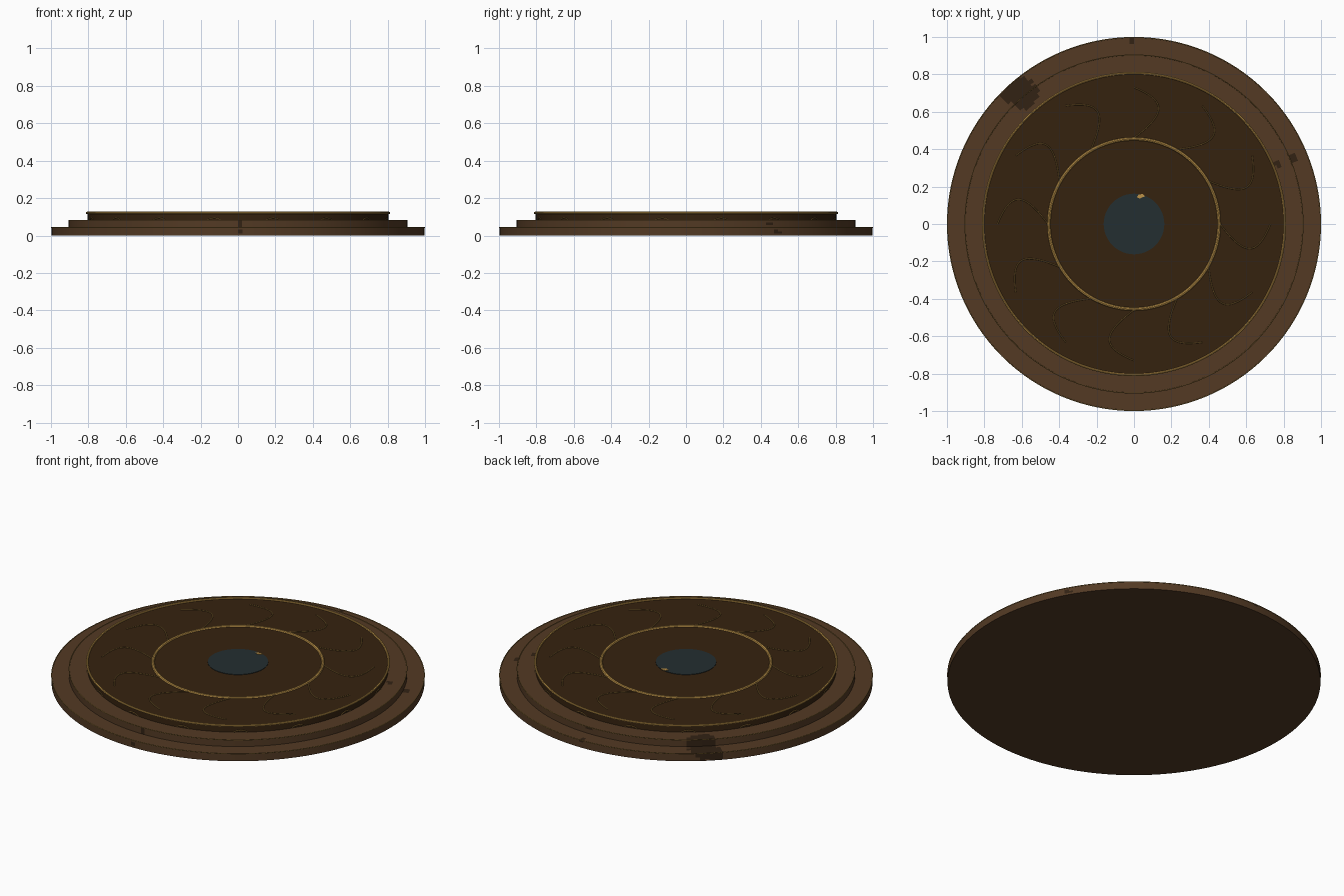
import bpy, bmesh, math
from mathutils import Vector

if "Cube" in bpy.data.objects:
    bpy.data.objects.remove(bpy.data.objects["Cube"])


def srgb(r, g, b):
    f = lambda c: (c / 255 / 12.92) if c < 11 else ((c / 255 + 0.055) / 1.055) ** 2.4
    return (f(r), f(g), f(b), 1)


def material(name, rgb):
    m = bpy.data.materials.new(name)
    m.diffuse_color = srgb(*rgb)
    m.use_nodes = True
    m.node_tree.nodes["Principled BSDF"].inputs["Base Color"].default_value = m.diffuse_color
    return m


BRONZE = material("bronze brown", (83, 58, 36))
STAIN = material("dark stain", (50, 34, 20))
DARK = material("dark wood", (53, 34, 15))
GOLD = material("gold", (188, 146, 72))
DULL = material("dull gold", (128, 99, 48))
BLUE = material("slate blue", (35, 46, 49))


def finish(name, bm, mats, angle=30):
    bmesh.ops.recalc_face_normals(bm, faces=bm.faces[:])
    me = bpy.data.meshes.new(name)
    bm.to_mesh(me)
    bm.free()
    ob = bpy.data.objects.new(name, me)
    bpy.context.collection.objects.link(ob)
    for m in mats:
        me.materials.append(m)
    bpy.ops.object.select_all(action='DESELECT')
    ob.select_set(True)
    bpy.context.view_layer.objects.active = ob
    bpy.ops.object.shade_smooth_by_angle(angle=math.radians(angle))
    return ob


def lathe(name, profile, mats, seg=128, rule=None, closed=False):
    """Spin (radius, height) points round z; radius 0 becomes a pole."""
    bm = bmesh.new()
    rings = []
    for r, z in profile:
        n = 1 if r == 0 else seg
        rings.append([bm.verts.new((r * math.cos(2 * math.pi * i / seg),
                                    r * math.sin(2 * math.pi * i / seg), z)) for i in range(n)])
    pairs = list(zip(rings, rings[1:]))
    if closed:
        pairs.append((rings[-1], rings[0]))
    for a, b in pairs:
        for i in range(seg):
            j = (i + 1) % seg
            quad = [a[i % len(a)], a[j % len(a)], b[j % len(b)], b[i % len(b)]]
            bm.faces.new(list(dict.fromkeys(quad)))
    if rule:
        for f in bm.faces:
            f.material_index = rule(f.calc_center_median())
    return finish(name, bm, mats)


def ring(name, radius, z, thick, mat):
    prof = [(radius + thick * math.cos(k * math.pi / 4), z + thick * math.sin(k * math.pi / 4))
            for k in range(8)]
    return lathe(name, prof, [mat], closed=True)


def subdivide(points, step):
    out = [points[0]]
    for (r0, z0), (r1, z1) in zip(points, points[1:]):
        n = max(1, round(math.hypot(r1 - r0, z1 - z0) / step))
        out += [(r0 + (r1 - r0) * k / n, z0 + (z1 - z0) * k / n) for k in range(1, n + 1)]
    return out


# Two bronze steps with worn stains: centre x, y, z and half sizes
STAINS = [(-0.62, 0.70, 0.06, 0.115, 0.06, 0.1), (-0.59, 0.66, 0.06, 0.06, 0.05, 0.1),
          (-0.60, 0.75, 0.06, 0.06, 0.035, 0.1),
          (-0.015, 0.985, 0.045, 0.022, 0.018, 0.02), (0.0, 0.905, 0.07, 0.012, 0.015, 0.02),
          (0.768, 0.322, 0.08, 0.018, 0.018, 0.01), (0.85, 0.352, 0.043, 0.02, 0.018, 0.01),
          (0.01, -0.905, 0.062, 0.014, 0.02, 0.014), (0.01, -1.0, 0.02, 0.014, 0.02, 0.014),
          (0.785, 0.45, 0.063, 0.02, 0.016, 0.012), (0.87, 0.49, 0.02, 0.02, 0.016, 0.014)]


def stained(c):
    return int(any(((c.x - s[0]) / s[3]) ** 2 + ((c.y - s[1]) / s[4]) ** 2
                   + ((c.z - s[2]) / s[5]) ** 2 < 1 for s in STAINS))


outer = subdivide([(0.80, 0.081), (0.905, 0.081), (0.905, 0.043), (0.998, 0.043), (0.998, 0)], 0.012)
lathe("stepped_base", outer + [(0, 0)], [BRONZE, STAIN], 256, stained)

# Dark upper platform
lathe("top_platform", [(0, 0.12), (0.805, 0.12), (0.805, 0.078)], [DARK])

# Trim rings
ring("top_rim", 0.807, 0.121, 0.0065, GOLD)
ring("inner_ring", 0.455, 0.12, 0.009, GOLD)
ring("middle_step_trim", 0.904, 0.081, 0.0025, DULL)
ring("lower_step_trim", 0.9975, 0.043, 0.0025, DULL)

# Centre inlay and its small gold fleck
lathe("centre_inlay", [(0, 0.1225), (0.162, 0.1225), (0.162, 0.119)], [BLUE])
bm = bmesh.new()
pts = [(0.015, 0.143), (0.03, 0.136), (0.042, 0.141), (0.058, 0.148), (0.046, 0.16), (0.025, 0.158)]
bm.faces.new([bm.verts.new((x, y, 0.122)) for x, y in pts])
ext = bmesh.ops.extrude_face_region(bm, geom=bm.faces[:])
for v in ext["geom"]:
    if isinstance(v, bmesh.types.BMVert):
        v.co.z = 0.125
finish("gold_fleck", bm, [GOLD])


def tube(bm, path, thick, sides=6):
    """Sweep a small round section along a path."""
    prev = None
    for i, p in enumerate(path):
        t = (path[min(i + 1, len(path) - 1)] - path[max(i - 1, 0)]).normalized()
        u = t.cross(Vector((0, 0, 1))).normalized()
        w = u.cross(t)
        cur = [bm.verts.new(p + thick * (u * math.cos(2 * math.pi * k / sides)
                                         + w * math.sin(2 * math.pi * k / sides))) for k in range(sides)]
        if prev:
            for k in range(sides):
                m = (k + 1) % sides
                bm.faces.new((prev[k], prev[m], cur[m], cur[k]))
        prev = cur
    return bm


# Twelve swirls on the platform, each a cubic curve
bm = bmesh.new()
ctrl = [Vector(p) for p in ((0, 0.73), (0.17, 0.66), (0.18, 0.595), (0, 0.46))]
for n in range(12):
    a = n * math.pi / 6
    path = []
    for k in range(21):
        t = k / 20
        p = (ctrl[0] * (1 - t) ** 3 + ctrl[1] * 3 * t * (1 - t) ** 2
             + ctrl[2] * 3 * t * t * (1 - t) + ctrl[3] * t ** 3)
        path.append(Vector((p.x * math.cos(a) - p.y * math.sin(a),
                            p.x * math.sin(a) + p.y * math.cos(a), 0.1205)))
    tube(bm, path, 0.003)
finish("swirl_inlays", bm, [DULL], 80)

# Sixteen small arches round the platform wall
bm = bmesh.new()
for n in range(16):
    a0 = -math.pi / 2 + math.radians(13.5 + 22.5 * n)
    path = []
    for k in range(11):
        s = k / 5 - 1
        a = a0 + s * 0.045
        path.append(Vector((0.806 * math.cos(a), 0.806 * math.sin(a), 0.083 + 0.011 * (1 - s * s))))
    tube(bm, path, 0.0025)
finish("wall_arches", bm, [DULL], 80)
